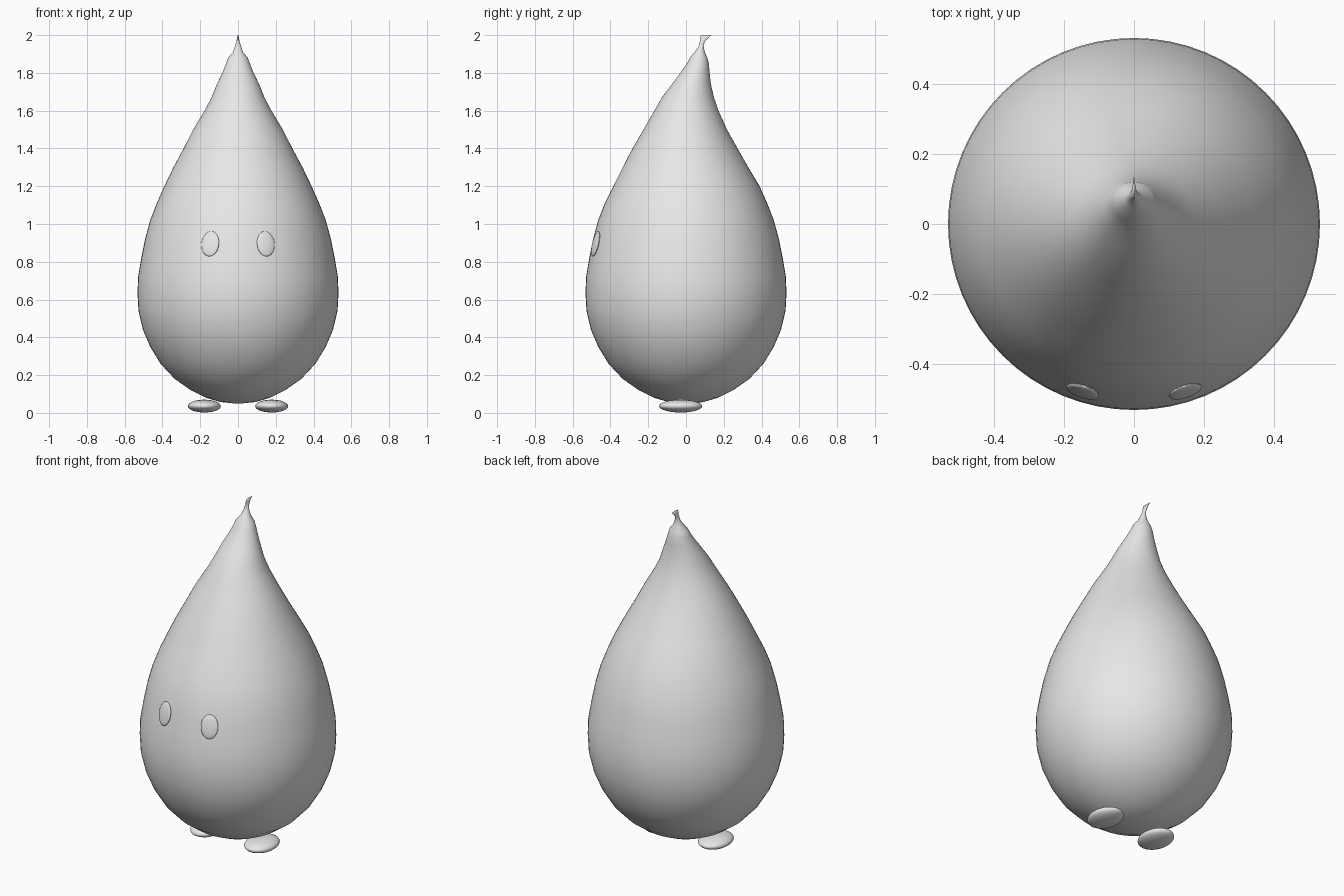
import bpy
import bmesh
import math
from mathutils import Vector

cube = bpy.data.objects.get("Cube")
if cube:
    bpy.data.objects.remove(cube)

# One plain grey for every part
grey = bpy.data.materials.new("plain grey")
grey.use_nodes = True
colour = (0.8, 0.8, 0.8, 1)
grey.diffuse_color = colour
grey.node_tree.nodes["Principled BSDF"].inputs["Base Color"].default_value = colour


def add_object(name, bm):
    bmesh.ops.recalc_face_normals(bm, faces=bm.faces)
    for face in bm.faces:
        face.smooth = True
    mesh = bpy.data.meshes.new(name)
    bm.to_mesh(mesh)
    bm.free()
    mesh.materials.append(grey)
    obj = bpy.data.objects.new(name, mesh)
    bpy.context.collection.objects.link(obj)
    return obj


def loft(name, rings, sides):
    """Skin rings given as (height, half width, front y, back y)."""
    bm = bmesh.new()
    loops = []
    for z, half, front, back in rings:
        mid, depth = (front + back) / 2, (back - front) / 2
        angles = [math.tau * i / sides for i in range(sides)]
        loops.append([bm.verts.new((half * math.cos(a), mid + depth * math.sin(a), z))
                      for a in angles])
    for low, high in zip(loops, loops[1:]):
        for i in range(sides):
            j = (i + 1) % sides
            bm.faces.new((low[i], low[j], high[j], high[i]))
    bm.faces.new(loops[0])
    bm.faces.new(loops[-1])
    return add_object(name, bm)


def ellipsoid(name, centre, radii, facing=None):
    bm = bmesh.new()
    bmesh.ops.create_uvsphere(bm, u_segments=32, v_segments=16, radius=1)
    bmesh.ops.scale(bm, vec=radii, verts=bm.verts)
    obj = add_object(name, bm)
    obj.location = centre
    if facing:
        obj.rotation_euler = Vector(facing).to_track_quat("-Y", "Z").to_euler()
    return obj


# Round lower body, then the neck leaning back into the tip
belly = [(0.05, 0.02), (0.057, 0.09), (0.08, 0.17), (0.12, 0.25), (0.18, 0.335),
         (0.26, 0.41), (0.35, 0.465), (0.44, 0.503), (0.54, 0.527), (0.63, 0.532),
         (0.72, 0.529), (0.82, 0.512), (0.92, 0.492), (1.02, 0.465), (1.11, 0.43)]
neck = [(1.2, 0.39, -0.385, 0.39), (1.3, 0.342, -0.335, 0.33), (1.4, 0.288, -0.283, 0.273),
        (1.5, 0.237, -0.225, 0.217), (1.6, 0.177, -0.167, 0.172), (1.67, 0.14, -0.128, 0.148),
        (1.74, 0.112, -0.075, 0.132), (1.8, 0.083, -0.03, 0.125), (1.85, 0.063, 0.005, 0.121),
        (1.88, 0.052, 0.02, 0.113), (1.91, 0.027, 0.045, 0.1), (1.94, 0.016, 0.066, 0.093),
        (1.965, 0.009, 0.073, 0.099), (1.985, 0.005, 0.073, 0.117), (2.0, 0.002, 0.08, 0.135)]
loft("body", [(z, r, -r, r) for z, r in belly] + neck, 64)

# Paired shallow eyes and flat oval feet
for side, word in ((1, "left"), (-1, "right")):
    ellipsoid(word + "_eye", (side * 0.147, -0.479, 0.895), (0.049, 0.011, 0.068),
              (side * 0.32, -1, 0.24))
    ellipsoid(word + "_foot", (side * 0.178, -0.028, 0.036), (0.087, 0.114, 0.034))
